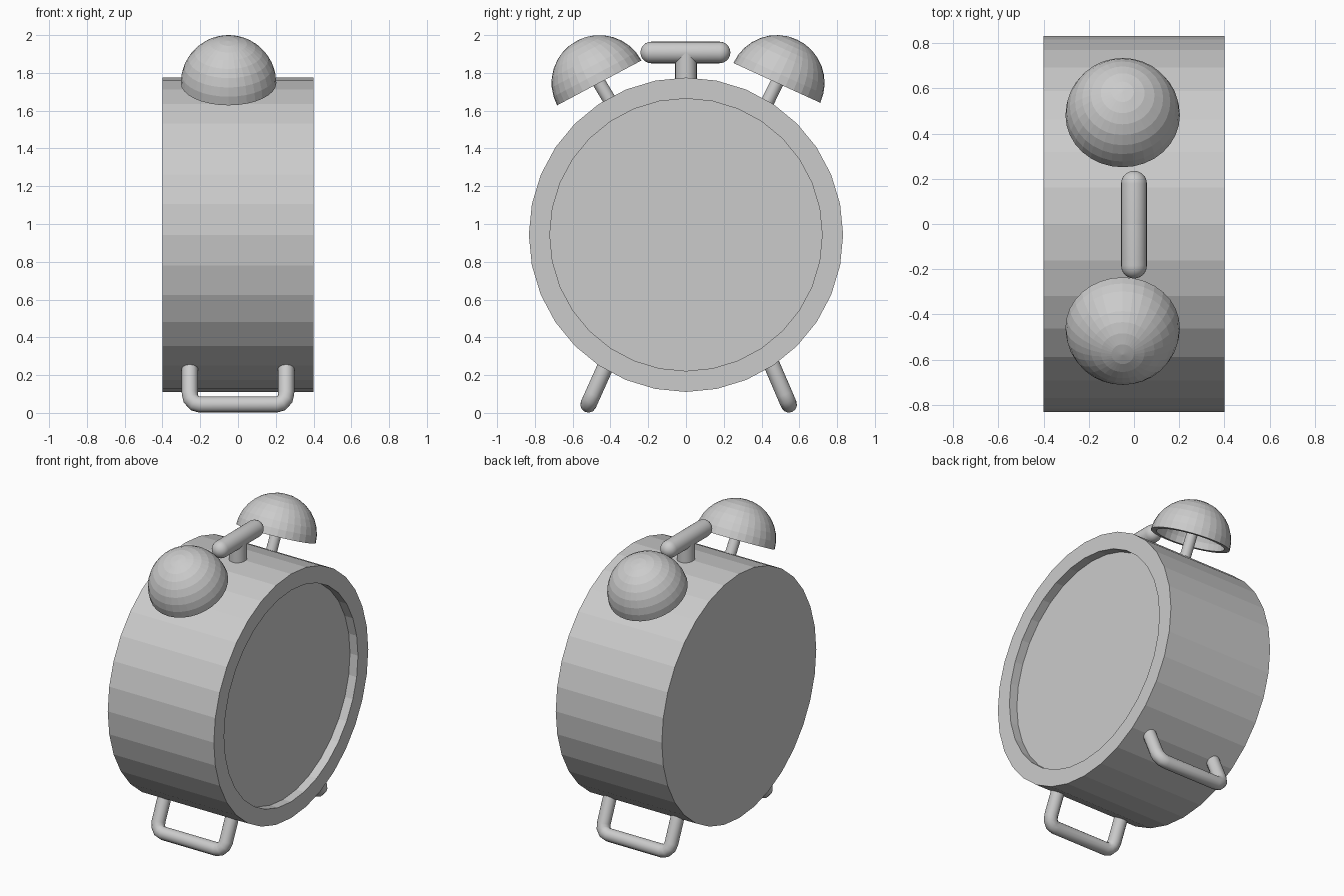
import bpy, bmesh
from math import sin, cos, pi, radians
from mathutils import Vector

if "Cube" in bpy.data.objects:
    bpy.data.objects.remove(bpy.data.objects["Cube"])


def lathe(name, profile, sides, loc, rot=(0, 0, 0), smooth=False):
    """Revolve (radius, height) points around local z."""
    bm = bmesh.new()
    vs = [bm.verts.new((r, 0, h)) for r, h in profile]
    es = [bm.edges.new(p) for p in zip(vs, vs[1:])]
    bmesh.ops.spin(bm, geom=vs + es, cent=(0, 0, 0), axis=(0, 0, 1),
                   angle=2 * pi, steps=sides)
    bmesh.ops.remove_doubles(bm, verts=bm.verts, dist=1e-4)
    bmesh.ops.recalc_face_normals(bm, faces=bm.faces)
    me = bpy.data.meshes.new(name)
    bm.to_mesh(me)
    bm.free()
    ob = bpy.data.objects.new(name, me)
    bpy.context.collection.objects.link(ob)
    ob.location, ob.rotation_euler = loc, rot
    if smooth:
        shade(ob)
    return ob


def shade(ob):
    bpy.ops.object.select_all(action='DESELECT')
    ob.select_set(True)
    bpy.context.view_layer.objects.active = ob
    bpy.ops.object.shade_smooth_by_angle(angle=radians(40))


def arc(r, a0, a1, n, h=0.0):
    """Quarter-type arc as (radius, height); angle is measured from the equator."""
    pts = []
    for i in range(n + 1):
        a = radians(a0 + (a1 - a0) * i / n)
        pts.append((max(r * cos(a), 0), h + r * sin(a)))
    return pts


# Drum body with a recessed dial on the +x side
R, CZ = 0.832, 0.943
lathe("clock_body", [(0, -0.4), (R, -0.4), (R, 0.4), (0.721, 0.4),
                     (0.721, 0.34), (0, 0.34)], 32, (0, 0, CZ), (0, pi / 2, 0))

# Hollow bells and their stems
for side, y, tilt, lean in (("front", -0.459, -28, -31), ("back", 0.481, 24.6, 26)):
    base = Vector((-0.05, y, 1.747))
    shell = arc(0.253, 0, 90, 8) + arc(0.218, 90, 0, 8)
    lathe(side + "_bell", shell + shell[:1], 32, base, (radians(-tilt), 0, 0))
    lathe(side + "_bell_stem", [(0, -0.2), (0.035, -0.2), (0.035, 0.225), (0, 0.225)],
          24, base, (radians(-lean), 0, 0), True)

# Carry handle: rounded bar on a post
r = 0.057
lathe("handle_bar", arc(r, -90, 0, 6, -0.181) + arc(r, 0, 90, 6, 0.181),
      24, (0, -0.003, 1.908), (pi / 2, 0, 0), True)
lathe("handle_post", [(0, 1.7), (r, 1.7), (r, 1.908), (0, 1.908)],
      24, (0, 0, 0), smooth=True)

# U-shaped wire legs
for side, foot, slope in (("front", -0.517, 0.45), ("back", 0.545, -0.43)):
    half = [(0.255, 0.30), (0.255, 0.10), (0.249, 0.073), (0.229, 0.051), (0.20, 0.044)]
    path = half + [(-x, z) for x, z in reversed(half)]
    cu = bpy.data.curves.new(side + "_leg", 'CURVE')
    cu.dimensions = '3D'
    cu.bevel_depth = 0.043
    cu.bevel_resolution = 4
    cu.use_fill_caps = True
    sp = cu.splines.new('POLY')
    sp.points.add(len(path) - 1)
    for p, (x, z) in zip(sp.points, path):
        p.co = (x, foot + (z - 0.044) * slope, z, 1)
    leg = bpy.data.objects.new(side + "_leg", cu)
    bpy.context.collection.objects.link(leg)
    bpy.ops.object.select_all(action='DESELECT')
    leg.select_set(True)
    bpy.context.view_layer.objects.active = leg
    bpy.ops.object.convert(target='MESH')
    shade(bpy.context.view_layer.objects.active)
